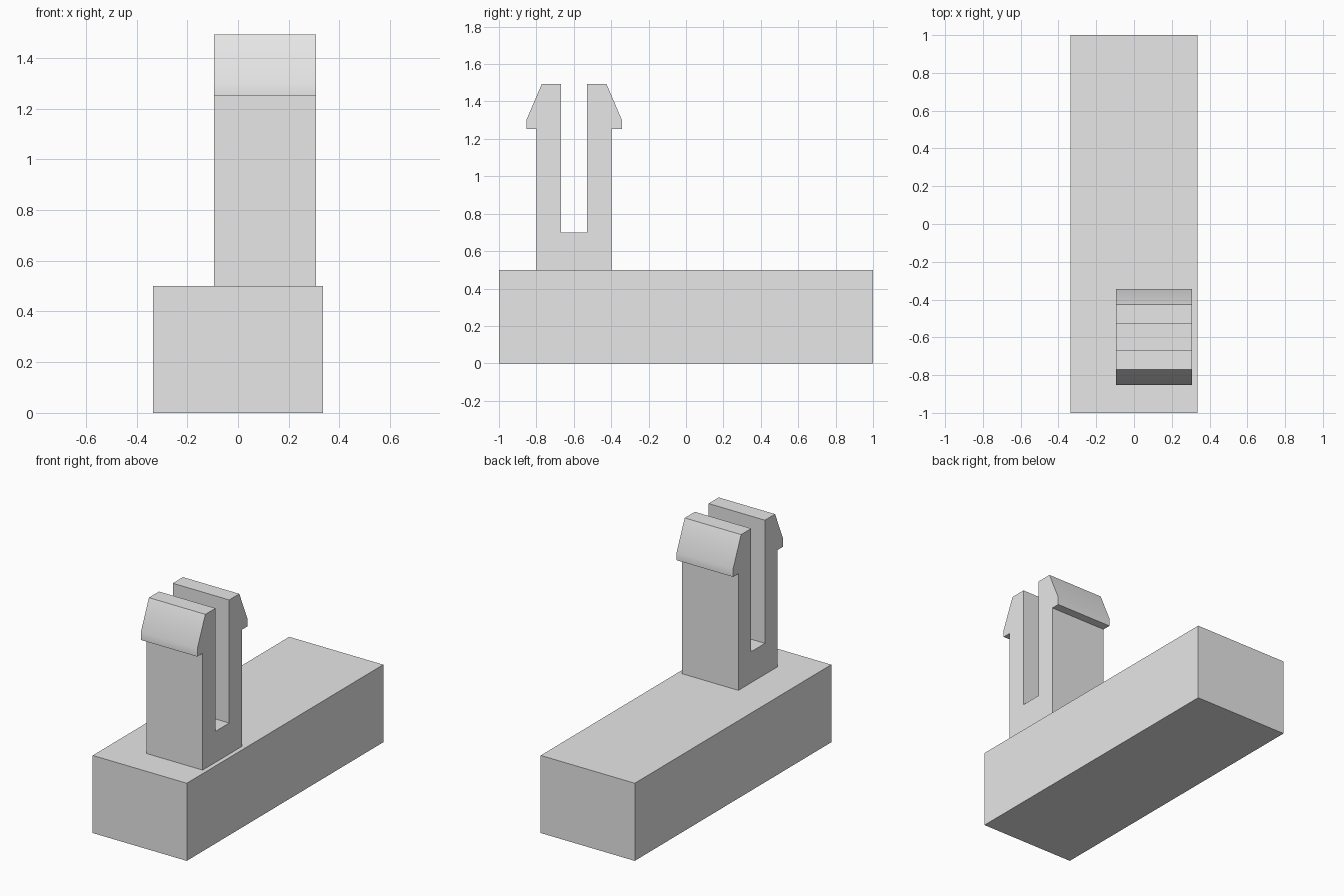
import bpy
import bmesh

# Remove the default cube
cube = bpy.data.objects.get("Cube")
if cube:
    bpy.data.objects.remove(cube, do_unlink=True)

# Single grey plastic colour
grey = bpy.data.materials.new("light_grey")
grey.use_nodes = True
colour = (0.8, 0.8, 0.8, 1)
grey.diffuse_color = colour
grey.node_tree.nodes["Principled BSDF"].inputs["Base Color"].default_value = colour


def extrude_profile(name, profile, x_min, x_max):
    """Extrude a closed (y, z) outline along x."""
    bm = bmesh.new()
    face = bm.faces.new([bm.verts.new((x_min, y, z)) for y, z in profile])
    result = bmesh.ops.extrude_face_region(bm, geom=[face])
    moved = [v for v in result["geom"] if isinstance(v, bmesh.types.BMVert)]
    bmesh.ops.translate(bm, verts=moved, vec=(x_max - x_min, 0, 0))
    bmesh.ops.recalc_face_normals(bm, faces=bm.faces)
    mesh = bpy.data.meshes.new(name)
    bm.to_mesh(mesh)
    bm.free()
    mesh.materials.append(grey)
    obj = bpy.data.objects.new(name, mesh)
    bpy.context.collection.objects.link(obj)
    bpy.ops.object.select_all(action="DESELECT")
    obj.select_set(True)
    bpy.context.view_layer.objects.active = obj
    bpy.ops.object.shade_smooth_by_angle()
    return obj


# Rectangular base block
BASE_TOP = 0.5
extrude_profile("base_block",
                [(-1, 0), (1, 0), (1, BASE_TOP), (-1, BASE_TOP)],
                -0.335, 0.335)

# Split snap-fit post: half outline from slot floor to foot, then mirrored
CENTRE_Y = -0.598
half = [(0.07, 0.7), (0.07, 1.493), (0.173, 1.493), (0.255, 1.302),
        (0.255, 1.252), (0.2, 1.252), (0.2, BASE_TOP)]
outline = ([(CENTRE_Y + d, z) for d, z in half]
           + [(CENTRE_Y - d, z) for d, z in reversed(half)])
extrude_profile("snap_clip_post", outline, -0.095, 0.307)
